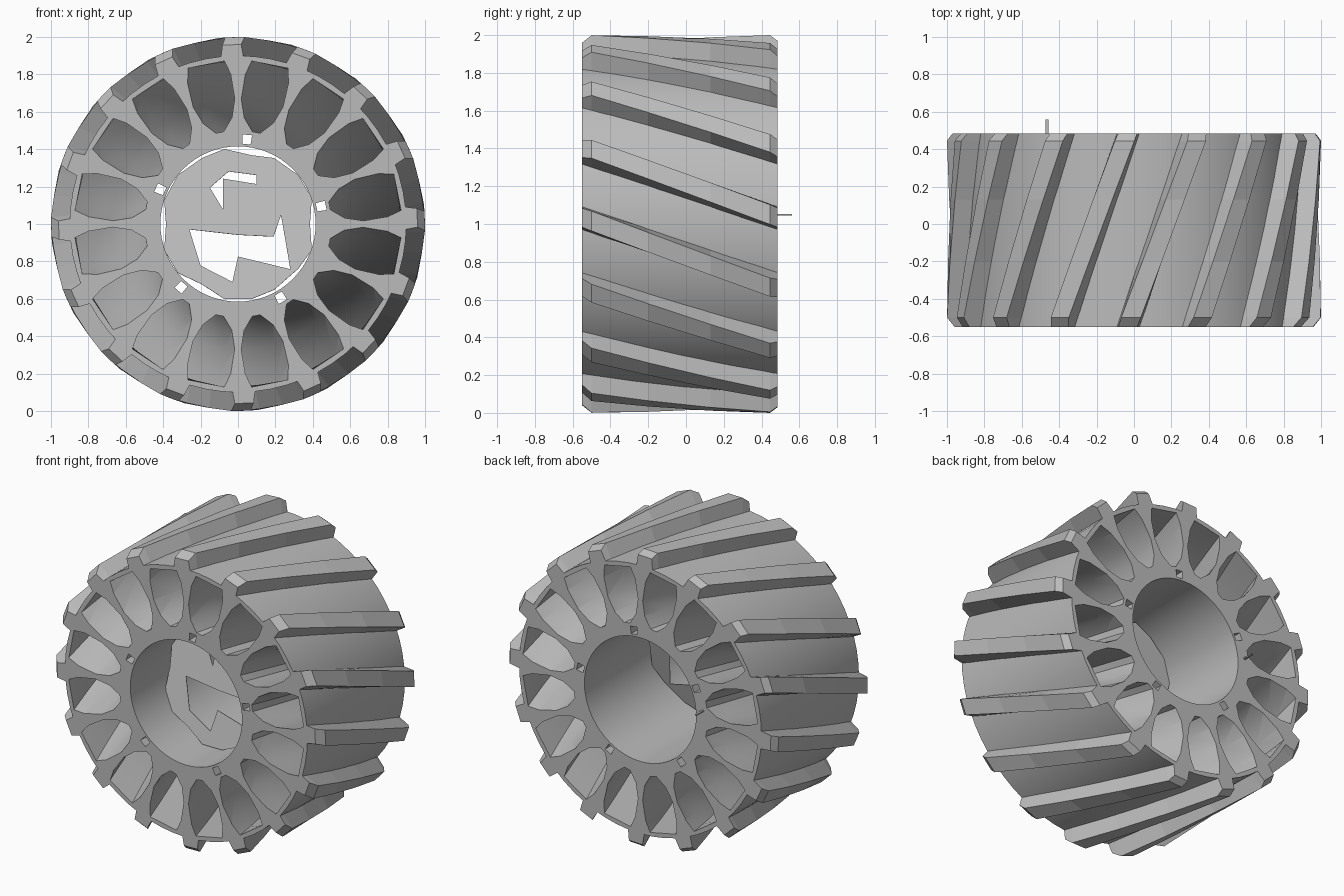
import bpy, bmesh
from math import sin, cos, radians, pi

cube = bpy.data.objects.get("Cube")
if cube:
    bpy.data.objects.remove(cube, do_unlink=True)

FRONT, BACK = -0.55, 0.485
SECTORS = 16
STEP = 360 / SECTORS

grey = bpy.data.materials.new("plain grey")
grey.use_nodes = True
grey.diffuse_color = (0.5, 0.5, 0.5, 1)
grey.node_tree.nodes["Principled BSDF"].inputs["Base Color"].default_value = grey.diffuse_color


def polar(r, deg, y):
    a = radians(deg)
    return (r * cos(a), y, 1 + r * sin(a))


def twist(y):
    """Clockwise helix angle gained from the front face to depth y."""
    return -STEP * (y - FRONT) / (BACK - FRONT)


def loft(bm, rings):
    """Skin closed rings of equal length and cap both ends."""
    rings = [[bm.verts.new(p) for p in ring] for ring in rings]
    n = len(rings[0])
    for a, b in zip(rings, rings[1:]):
        for i in range(n):
            j = (i + 1) % n
            bm.faces.new((a[i], a[j], b[j], b[i]))
    bm.faces.new(rings[0])
    bm.faces.new(rings[-1])


def make(name, bm):
    bmesh.ops.recalc_face_normals(bm, faces=bm.faces)
    mesh = bpy.data.meshes.new(name)
    bm.to_mesh(mesh)
    bm.free()
    mesh.materials.append(grey)
    obj = bpy.data.objects.new(name, mesh)
    bpy.context.collection.objects.link(obj)
    return obj


def activate(obj):
    bpy.ops.object.select_all(action='DESELECT')
    obj.select_set(True)
    bpy.context.view_layer.objects.active = obj


def circle(r, y, n=64):
    return [polar(r, 360 * i / n, y) for i in range(n)]


# Drum
bm = bmesh.new()
loft(bm, [circle(0.9, FRONT), circle(0.9, BACK)])
drum = make("wheel_drum", bm)

# Cutter: centre bore, twisted pockets with flared mouths, five square lug holes
bm = bmesh.new()
loft(bm, [circle(0.415, -1), circle(0.415, 1)])
half = [(0.50, 2.5), (0.57, 8), (0.67, 9.8), (0.80, 8.5), (0.875, 6.5)]
outline = half + [(r, -a) for r, a in reversed(half)]
for k in range(SECTORS):
    mid = 90 + STEP * (k + 0.5)
    rings = []
    for s in range(7):
        t = s / 6
        y = FRONT - 0.01 + t * (BACK - FRONT + 0.02)
        waist = 1 - 0.1 * sin(pi * t)
        rings.append([polar(r, mid + twist(y) + a * waist, y) for r, a in outline])
    loft(bm, rings)
for k in range(5):
    a = 84 + 72 * k
    loft(bm, [[polar(r, a + d, y) for r, d in ((0.43, -3), (0.43, 3), (0.48, 3), (0.48, -3))]
              for y in (-1, 1)])
cutter = make("drum_cutter", bm)
cutter.hide_render = True

activate(drum)
cut = drum.modifiers.new("cut", 'BOOLEAN')
cut.operation = 'DIFFERENCE'
cut.solver = 'EXACT'
cut.object = cutter
bpy.ops.object.modifier_apply(modifier="cut")
bpy.data.objects.remove(cutter, do_unlink=True)
bpy.ops.object.shade_smooth_by_angle(angle=radians(30))

# Slanted tread ribs with chamfered ends
bm = bmesh.new()
for k in range(SECTORS):
    mid = 92 + STEP * k
    rings = []
    for y, top in ((FRONT, 0.96), (FRONT + 0.05, 1.0), (-0.2, 0.995), (0.13, 0.995),
                   (BACK - 0.04, 1.0), (BACK, 0.97)):
        a = mid + twist(y)
        rings.append([polar(0.885, a - 4, y), polar(top, a - 3, y),
                      polar(top, a + 3, y), polar(0.885, a + 4, y)])
    loft(bm, rings)
make("tread_ribs", bm)

# Broken web inside the bore: a tilted outline with two jagged openings
curve = bpy.data.curves.new("broken_bore_web", 'CURVE')
curve.dimensions = '2D'
curve.fill_mode = 'BOTH'
curve.extrude = 0.002
rim = [((0.42 if i % 3 else 0.385) * cos(i * pi / 9), (0.42 if i % 4 else 0.385) * sin(i * pi / 9))
       for i in range(18)]
upper_gap = [(-.15, .2), (-.08, .08), (-.08, .25), (.1, .22), (.1, .27), (-.05, .29)]
lower_gap = [(-.26, -.03), (-.2, -.23), (-.03, -.32), (0, -.18), (.28, -.25),
             (.23, .05), (.19, -.07), (0, -.06)]
for pts in (rim, upper_gap, lower_gap):
    sp = curve.splines.new('POLY')
    sp.points.add(len(pts) - 1)
    for p, (x, z) in zip(sp.points, pts):
        p.co = (x, z, 0, 1)
    sp.use_cyclic_u = True
curve.materials.append(grey)
web = bpy.data.objects.new("broken_bore_web", curve)
bpy.context.collection.objects.link(web)
web.location = (0, -0.17, 1)
web.rotation_euler = (pi / 2 - 0.25, 0, 0)
activate(web)
bpy.ops.object.convert(target='MESH')

# Thin spike on the rear face
bm = bmesh.new()
loft(bm, [[(-0.465 + dx, y, 1.05 + dz) for dx, dz in ((-.007, -.004), (.007, -.004), (.007, .004), (-.007, .004))]
          for y in (BACK - 0.03, 0.56)])
make("rear_spike", bm)
